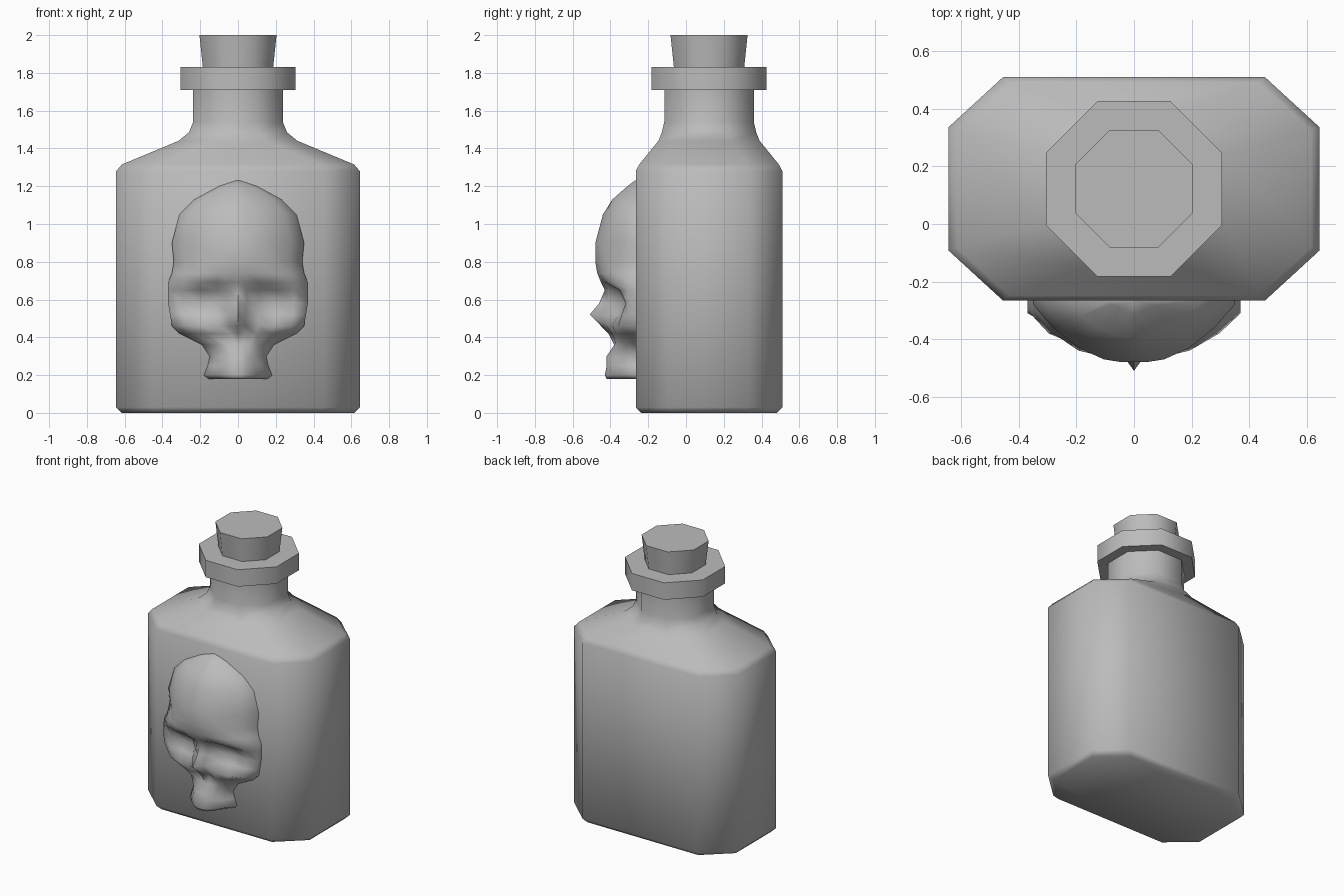
import bpy
import bmesh
import math

default_cube = bpy.data.objects.get("Cube")
if default_cube:
    bpy.data.objects.remove(default_cube, do_unlink=True)

CENTRE_Y = 0.122

glass = bpy.data.materials.new("plain_grey")
glass.use_nodes = True
grey = (0.5, 0.5, 0.5, 1)
glass.diffuse_color = grey
glass.node_tree.nodes["Principled BSDF"].inputs["Base Color"].default_value = grey


def finish(bm, name, sharp_angle):
    """Turn a bmesh into a smooth shaded object with sharp corners kept."""
    bmesh.ops.recalc_face_normals(bm, faces=bm.faces)
    mesh = bpy.data.meshes.new(name)
    bm.to_mesh(mesh)
    bm.free()
    mesh.materials.append(glass)
    obj = bpy.data.objects.new(name, mesh)
    bpy.context.collection.objects.link(obj)
    bpy.ops.object.select_all(action="DESELECT")
    obj.select_set(True)
    bpy.context.view_layer.objects.active = obj
    bpy.ops.object.shade_smooth_by_angle(angle=math.radians(sharp_angle))
    return obj


def octagon(z, half_x, half_y, corner_x=0.414, corner_y=0.414):
    """Corners of an eight sided ring, chamfered by the corner ratios."""
    cx, cy = half_x * corner_x, half_y * corner_y
    quarter = [(half_x, cy), (cx, half_y)]
    mirrored = [(-x, y) for x, y in reversed(quarter)]
    upper = quarter + mirrored
    ring = upper + [(-x, -y) for x, y in upper]
    return [(x, y + CENTRE_Y, z) for x, y in ring]


def loft(name, rings, sharp_angle=50):
    """Skin a stack of rings and cap both ends."""
    bm = bmesh.new()
    loops = [[bm.verts.new(p) for p in ring] for ring in rings]
    for low, high in zip(loops, loops[1:]):
        for i in range(len(low)):
            j = (i + 1) % len(low)
            bm.faces.new((low[i], low[j], high[j], high[i]))
    bm.faces.new(loops[0])
    bm.faces.new(loops[-1])
    return finish(bm, name, sharp_angle)


# Bottle with its chamfered foot, sloping shoulders and neck
body = dict(corner_x=0.705, corner_y=0.55)
loft("bottle", [
    octagon(0, 0.615, 0.36, **body),
    octagon(0.03, 0.645, 0.388, **body),
    octagon(1.28, 0.645, 0.388, **body),
    octagon(1.315, 0.615, 0.37, **body),
    octagon(1.44, 0.315, 0.268, 0.5, 0.45),
    octagon(1.485, 0.26, 0.25),
    octagon(1.54, 0.237, 0.237),
    octagon(1.72, 0.237, 0.237),
], sharp_angle=70)

# Rim and tapered stopper
loft("rim", [octagon(z, 0.305, 0.305) for z in (1.71, 1.83)])
loft("stopper", [octagon(1.8, 0.183, 0.183), octagon(2, 0.204, 0.204)])

# Skull relief: height, half width, then depth from the middle to the side (in hundredths)
columns = (0, 0.12, 0.3, 0.55, 0.8, 1)
skull_rows = [
    (123, 1, 27, 27, 27, 27, 27, 27),
    (120, 10, 31, 31, 30, 29, 28, 27),
    (113, 23, 39, 39, 38, 36, 32, 27),
    (105, 31, 44, 43, 42, 39, 34, 27),
    (90, 35, 48, 48, 47, 43, 36, 28),
    (80, 34, 48, 48, 46, 43, 36, 28),
    (74, 35, 47, 47, 46, 44, 38, 29),
    (69, 37, 45, 45, 43, 42, 38, 30),
    (65, 37, 43, 41, 36, 35, 35, 31),
    (58, 37, 46, 41, 33, 31, 32, 31),
    (52, 36, 51, 45, 36, 34, 34, 31),
    (46, 35, 45, 42, 40, 39, 36, 29),
    (42, 31, 41, 37, 39, 37, 32, 27),
    (36, 19, 37, 38, 37, 35, 31, 27),
    (30, 15, 42, 42, 41, 38, 33, 27),
    (25, 16, 42, 42, 41, 38, 33, 27),
    (20, 18, 43, 43, 42, 38, 33, 27),
    (18, 16, 42, 42, 41, 36, 30, 26),
]
bm = bmesh.new()
grid = []
for z, width, *depths in skull_rows:
    half = [(u * width, -d) for u, d in zip(columns, depths)]
    half.append((width, -24))
    row = [(-x, y) for x, y in reversed(half[1:])] + half
    grid.append([bm.verts.new((x / 100, y / 100, z / 100)) for x, y in row])
for upper, lower in zip(grid, grid[1:]):
    for i in range(len(upper) - 1):
        bm.faces.new((upper[i], upper[i + 1], lower[i + 1], lower[i]))
# Close the chin and the crown back into the glass
for row in (grid[0], grid[-1]):
    bm.faces.new(row)
finish(bm, "skull_relief", 75)
